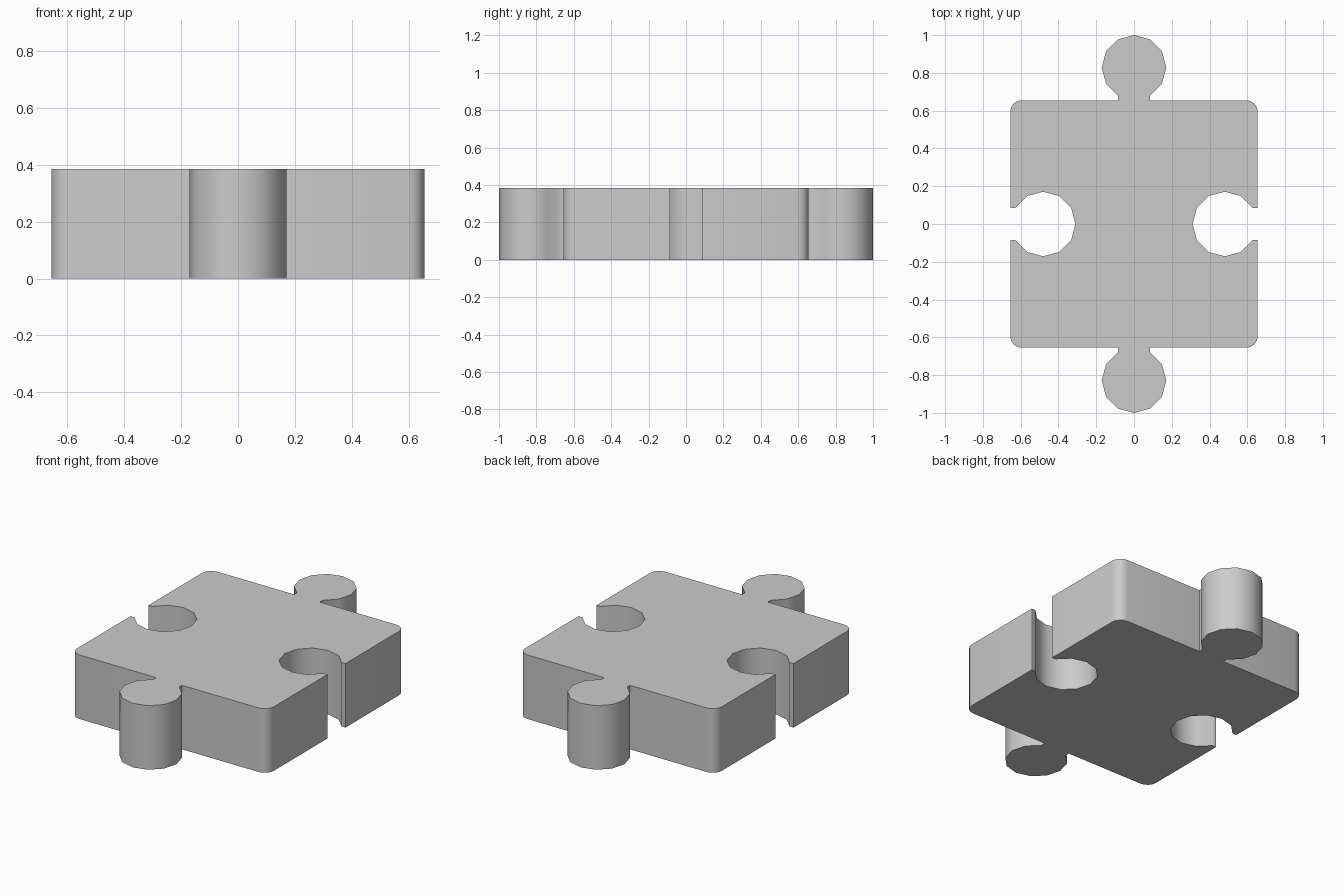
import bpy, bmesh
from math import sin, cos, radians
from mathutils import Vector, Matrix

if "Cube" in bpy.data.objects:
    bpy.data.objects.remove(bpy.data.objects["Cube"])

HALF, HEIGHT = 0.655, 0.385      # body half width and thickness
R, CENTRE = 0.171, 0.174         # knob radius and its distance from the edge
CORNER, CORNER_STEPS = 0.06, 4


# Keyhole outline across a side; sign +1 is a tab, -1 is a socket
def keyhole(sign):
    pts = [(-R / 2, HALF)]
    for i in range(11):
        a = radians(240 - 30 * i)
        pts.append((R * cos(a), HALF + sign * (CENTRE + R * sin(a))))
    pts.append((R / 2, HALF))
    return pts


# Rounded corner at the end of a side
def corner():
    c = HALF - CORNER
    angles = [radians(90 - 90 * i / CORNER_STEPS) for i in range(CORNER_STEPS + 1)]
    return [(c + CORNER * cos(a), c + CORNER * sin(a)) for a in angles]


# Four sides, alternating tab and socket, clockwise
outline = []
for side, sign in enumerate((1, -1, 1, -1)):
    turn = Matrix.Rotation(radians(-90 * side), 3, 'Z')
    outline += [turn @ Vector((x, y, 0)) for x, y in keyhole(sign) + corner()]

# Extrude the outline into the piece
bm = bmesh.new()
face = bm.faces.new([bm.verts.new(p) for p in outline])
top = bmesh.ops.extrude_face_region(bm, geom=[face], use_keep_orig=True)
bmesh.ops.translate(bm, vec=(0, 0, HEIGHT),
                    verts=[v for v in top["geom"] if isinstance(v, bmesh.types.BMVert)])
bmesh.ops.recalc_face_normals(bm, faces=bm.faces)
mesh = bpy.data.meshes.new("puzzle_piece")
bm.to_mesh(mesh)
bm.free()

piece = bpy.data.objects.new("puzzle_piece", mesh)
bpy.context.collection.objects.link(piece)
bpy.context.view_layer.objects.active = piece
piece.select_set(True)
bpy.ops.object.shade_smooth_by_angle(angle=radians(50))
